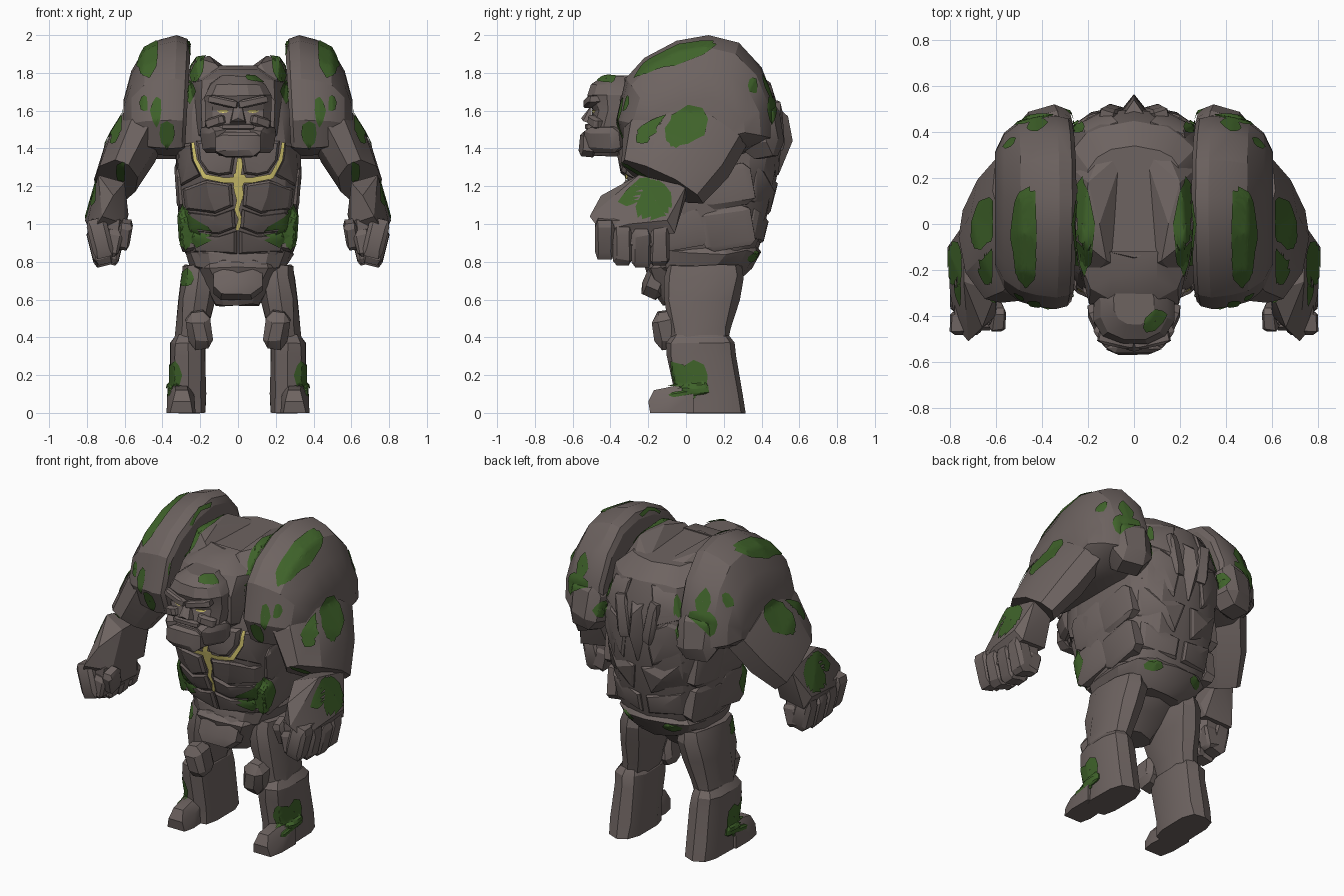
import bpy, bmesh, math, random
from mathutils import Vector, Euler
from mathutils.bvhtree import BVHTree

if "Cube" in bpy.data.objects:
    bpy.data.objects.remove(bpy.data.objects["Cube"])

random.seed(7)


def material(name, rgb):
    m = bpy.data.materials.new(name)
    m.diffuse_color = (*rgb, 1)
    m.use_nodes = True
    m.node_tree.nodes["Principled BSDF"].inputs["Base Color"].default_value = m.diffuse_color
    return m


STONE = material("stone", (0.155, 0.126, 0.119))
MOSS = material("moss", (0.05, 0.125, 0.023))
GLOW = material("glow_yellow", (0.70, 0.60, 0.17))
all_v, all_p = [], []          # collected rock surface, used to lay moss on


def finish(name, bm, mat=STONE, mirror=False, solid=True):
    if solid:
        bmesh.ops.recalc_face_normals(bm, faces=bm.faces)
        base = len(all_v)
        bm.verts.index_update()
        all_v.extend(v.co.copy() for v in bm.verts)
        all_p.extend([base + v.index for v in f.verts] for f in bm.faces)
    me = bpy.data.meshes.new(name)
    bm.to_mesh(me)
    bm.free()
    me.materials.append(mat)
    ob = bpy.data.objects.new(name, me)
    bpy.context.collection.objects.link(ob)
    if mirror:
        ob.modifiers.new("mirror", 'MIRROR').use_mirror_merge = False
    return ob


def loft(name, rings, mirror=False, jitter=0.0):
    bm = bmesh.new()
    loops = [[bm.verts.new(Vector(p) + Vector([random.uniform(-jitter, jitter) for _ in range(3)]))
              for p in r] for r in rings]
    n = len(loops[0])
    for a, b in zip(loops, loops[1:]):
        for i in range(n):
            bm.faces.new((a[i], a[(i + 1) % n], b[(i + 1) % n], b[i]))
    bm.faces.new(loops[0][::-1])
    bm.faces.new(loops[-1])
    return finish(name, bm, STONE, mirror)


def level(z, cx, hx, yf, yb, n=12, p=2.6):
    """Horizontal rounded-box ring."""
    out = []
    for i in range(n):
        a = math.tau * (i + 0.5) / n
        c, s = math.cos(a), math.sin(a)
        out.append((cx + hx * math.copysign(abs(c) ** (2 / p), c),
                    (yf + yb) / 2 + (yb - yf) / 2 * math.copysign(abs(s) ** (2 / p), s), z))
    return out


def hull(name, pts, mat=STONE, mirror=False):
    bm = bmesh.new()
    for p in pts:
        bm.verts.new(p)
    res = bmesh.ops.convex_hull(bm, input=bm.verts)
    junk = {g for g in res["geom_interior"] + res["geom_unused"] if isinstance(g, bmesh.types.BMVert)}
    bmesh.ops.delete(bm, geom=list(junk), context='VERTS')
    return finish(name, bm, mat, mirror)


def chunk(name, c, size, rot=(0, 0, 0), mirror=False, cut=0.36, mat=STONE):
    """Chamfered, slightly irregular stone block."""
    e, pts = Euler([math.radians(r) for r in rot]), []
    for sx in (-1, 1):
        for sy in (-1, 1):
            for sz in (-1, 1):
                for k in range(3):
                    f = [1 - cut * random.uniform(0.7, 1.2)] * 3
                    f[k] = 1
                    v = Vector((sx * f[0] * size[0], sy * f[1] * size[1], sz * f[2] * size[2])) / 2
                    pts.append(e.to_matrix() @ v + Vector(c))
    return hull(name, pts, mat, mirror)


def cast(tree, side, a, b):
    o, d = {'F': ((a, -3, b), (0, 1, 0)), 'B': ((a, 3, b), (0, -1, 0)), 'R': ((3, a, b), (-1, 0, 0)),
            'INNER': ((.48, a, b), (-1, 0, 0)), 'T': ((a, b, 5), (0, 0, -1))}[side]
    loc, nor, _, dist = tree.ray_cast(Vector(o), Vector(d))
    return (loc, nor if nor.dot(Vector(d)) < 0 else -nor, dist) if loc else None


def drape(name, tree, side, grid, closed, mat, mirror=True, off=0.007):
    """Lay a grid of 2D points onto the rock as a thin skin."""
    bm, rows = bmesh.new(), []
    for row in grid:
        out = []
        for a, b in row:
            h = cast(tree, side, a, b)
            out.append((bm.verts.new(h[0] + h[1] * off), h[2]) if h else None)
        rows.append(out)
    for r, s in zip(rows, rows[1:]):
        for i in range(len(r) if closed else len(r) - 1):
            j = (i + 1) % len(r)
            q = (r[i], r[j], s[j], s[i])
            if all(q) and max(k[1] for k in q) - min(k[1] for k in q) < 0.07:
                bm.faces.new([k[0] for k in q])
    bmesh.ops.delete(bm, geom=[v for v in bm.verts if not v.link_faces], context='VERTS')
    return finish(name, bm, mat, mirror, solid=False)


def patch(name, tree, side, a, b, ru, rv, lean=0.0, mat=MOSS, mirror=True, rough=0.25):
    rad = [1 + random.uniform(-rough, rough * 0.6) for _ in range(8)]
    ring = [Vector((math.cos(math.tau * i / 8) * ru, math.sin(math.tau * i / 8) * rv)) * rad[i] for i in range(8)]
    edge = [ring[i].lerp(ring[(i + 1) % 8], t / 3) for i in range(8) for t in range(3)]
    grid = [[(a + p.x * k, b + (p.y + lean * p.x) * k) for p in edge] for k in (0.02, 0.2, 0.4, 0.6, 0.8, 1)]
    return drape(name, tree, side, grid, True, mat, mirror)


# Torso, waist belt and pelvis
loft("torso", [level(z, 0, hx, f, b, 18, 3.1) for z, hx, f, b in (
    (0.80, .25, -.16, .35), (0.9, .295, -.2, .385), (1.05, .31, -.255, .43), (1.25, .33, -.325, .475),
    (1.4, .335, -.335, .5), (1.58, .315, -.29, .49), (1.74, .28, -.22, .44), (1.83, .21, -.14, .33))], jitter=0.01)
body = BVHTree.FromPolygons(all_v, all_p)
loft("waist_belt", [level(z, 0, hx, f, b, 14) for z, hx, f, b in (
    (.72, .2, -.16, .3), (.77, .26, -.19, .36), (.85, .29, -.19, .405), (.89, .27, -.16, .38))], jitter=0.012)
loft("pelvis", [level(z, 0, hx, f, b, 10) for z, hx, f, b in (
    (.57, .12, -.12, .06), (.66, .165, -.18, .15), (.77, .23, -.225, .28), (.83, .23, -.15, .3))], jitter=0.008)
chunk("groin_plate", (0, -.155, .715), (.26, .12, .22), (-24, 0, 0), cut=0.42)
hull("neck_ridge", [(.03, -.2, 1.76), (.04, .32, 1.81), (.12, -.16, 1.85), (.15, .0, 1.89), (.2, .18, 1.88),
                    (.22, -.08, 1.88), (.28, .0, 1.78), (.28, .25, 1.72), (.1, .42, 1.74), (.2, -.25, 1.7)], mirror=True)


# Raised chest and back plates
def slab(name, outline, side, depth):
    bm = bmesh.new()
    mid = sum((Vector(p) for p in outline), Vector((0, 0))) / len(outline)
    out = -1 if side == 'F' else 1

    def vert(p, off):
        h = cast(body, side, *p)
        return bm.verts.new((p[0], (h[0].y if h else 0.1 * out) + off * out, p[1]))
    rings = [[vert(mid.lerp(Vector(p), k), o) for p in outline] for k, o in
             ((1, -0.03), (0.99, depth * 0.5), (0.86, depth))]
    n = len(outline)
    for a, b in zip(rings, rings[1:]):
        for i in range(n):
            bm.faces.new((a[i], a[(i + 1) % n], b[(i + 1) % n], b[i]))
    c = vert(mid, depth * 1.1)
    for i in range(n):
        bm.faces.new((rings[-1][i], rings[-1][(i + 1) % n], c))
    bm.faces.new(rings[0][::-1])
    finish(name, bm, STONE, True)


for nm, o in (
        ("upper_chest_plate", [(.016, 1.36), (.032, 1.265), (.1, 1.256), (.16, 1.27), (.21, 1.34), (.222, 1.44), (.1, 1.44)]),
        ("side_chest_plate", [(.25, 1.43), (.24, 1.34), (.197, 1.255), (.3, 1.2), (.322, 1.3), (.315, 1.42)]),
        ("rib_plate", [(.034, 1.21), (.17, 1.232), (.295, 1.185), (.28, 1.075), (.12, 1.055), (.024, 1.095)]),
        ("belly_plate", [(.02, 1.08), (.12, 1.045), (.275, 1.065), (.265, .955), (.1, .945), (.012, .98)]),
        ("low_belly_plate", [(.004, .965), (.1, .935), (.26, .945), (.24, .85), (.004, .84)])):
    slab(nm, o, 'F', 0.028)
for nm, o in (
        ("shoulder_blade", [(.07, 1.74), (.22, 1.71), (.27, 1.55), (.12, 1.5)]),
        ("mid_back_plate", [(.06, 1.47), (.2, 1.54), (.28, 1.5), (.29, 1.33), (.1, 1.25)]),
        ("low_back_plate", [(.02, 1.22), (.28, 1.3), (.27, 1.12), (.06, 1.05)]),
        ("loin_plate", [(.02, 1.02), (.25, 1.08), (.24, .92), (.02, .9)])):
    slab(nm, o, 'B', 0.018)

# Spine shards and side ribs
hull("spine_shard", [(0, .565, 1.44), (0, .54, 1.57), (.06, .49, 1.42), (-.06, .49, 1.42), (.055, .46, 1.64),
                     (-.055, .46, 1.64), (0, .49, 1.26), (.03, .45, 1.26), (-.03, .45, 1.26)])
chunk("flank_shard", (.1, .475, 1.52), (.08, .07, .26), (6, 8, 15), True)
for i, z in enumerate((.98, 1.2)):
    for j, y in enumerate((-.03, .22)):
        chunk(f"side_rib_{i}_{j}", (.268 + .02 * i, y, z), (.085, .27, .22), (10, 4, 0), True, cut=0.3)

# Head with hood, brow, nose, cheeks and jaw
hull("neck_hood", [(sx * x, y, z) for sx in (-1, 1) for x, y, z in (
    (.19, -.34, 1.48), (.195, -.35, 1.65), (.1, -.33, 1.77), (.19, -.28, 1.76), (.1, -.24, 1.82),
    (.24, -.15, 1.45), (.24, -.15, 1.75), (.1, -.12, 1.84), (.12, -.34, 1.42))])
loft("head", [level(z, 0, hx, f, b, 12, 2.3) for z, hx, f, b in (
    (1.36, .10, -.51, -.36), (1.44, .16, -.535, -.3), (1.52, .178, -.515, -.28), (1.6, .18, -.495, -.25),
    (1.68, .182, -.525, -.22), (1.74, .15, -.505, -.22), (1.785, .09, -.44, -.25))], jitter=0.003)
chunk("brow", (.077, -.497, 1.647), (.155, .075, .045), (0, -12, 12), True)
hull("nose", [(.02, -.5, 1.63), (-.02, -.5, 1.63), (.035, -.545, 1.545), (-.035, -.545, 1.545),
              (.045, -.5, 1.53), (-.045, -.5, 1.53), (0, -.555, 1.56)])
chunk("cheek", (.11, -.465, 1.54), (.11, .09, .055), (0, 15, 28), True)
chunk("upper_lip", (0, -.505, 1.515), (.17, .06, .03))
chunk("chin", (0, -.515, 1.42), (.24, .1, .13), (-6, 0, 0), cut=0.42)
chunk("jaw_side", (.125, -.43, 1.45), (.1, .2, .14), (0, 12, -25), True, cut=0.42)

# Big domed shoulders
prof = [(-.37, 1.55), (-.32, 1.77), (-.22, 1.88), (-.05, 1.97), (.12, 2.0), (.28, 1.96), (.4, 1.83),
        (.47, 1.65), (.48, 1.45), (.3, 1.37), (-.05, 1.36), (-.31, 1.4)]
loft("shoulder", [[(x + dx * (1.6 - z), .06 + (y - .06) * sy, 1.5 + (z - 1.5) * sz) for y, z in prof]
                  for x, dx, sy, sz in (
    (.27, .05, .92, .88), (.288, .05, .97, .96), (.34, .04, 1, 1), (.43, .03, .97, .95), (.5, .02, .92, .87),
    (.565, .0, .8, .62), (.605, .0, .6, .32))], mirror=True)
chunk("rear_shoulder_rock", (.38, .4, 1.5), (.24, .19, .3), (10, 0, -15), True, cut=0.48)


# Arms, tilted outward and forward
def tilted(c, ru, rv, n=9):
    d = Vector((.4, -.46, -.77)).normalized()
    v = (Vector((0, 1, 0)) - d * d.y).normalized()
    u = v.cross(d)
    return [Vector(c) + u * ru * math.cos(math.tau * i / n) + v * rv * math.sin(math.tau * i / n) for i in range(n)]


loft("upper_arm", [tilted((.48, .05, 1.55), .135, .31), tilted((.565, -.05, 1.39), .142, .32),
                   tilted((.65, -.13, 1.22), .115, .25)], True, 0.006)
hull("forearm", [(.72, -.51, 1.04), (.66, -.45, 1.15), (.6, -.3, 1.22), (.58, -.1, 1.05), (.62, .02, 1.2),
                 (.74, .0, 1.2), (.81, -.1, 1.02), (.8, -.3, 1.0), (.77, -.45, .96), (.6, -.4, 1.0),
                 (.74, -.25, 1.26), (.78, -.06, .95), (.6, -.08, .97)], mirror=True)
chunk("palm", (.69, -.27, .95), (.18, .34, .2), mirror=True, cut=0.4)
for i, (y, z) in enumerate(((-.43, .925), (-.335, .89), (-.235, .88), (-.14, .89))):
    chunk(f"finger_{i}", (.73, y, z), (.11, .105, .21), (0, 14, 0), True)
    chunk(f"fingertip_{i}", (.665, y + .01, z - .025), (.09, .085, .14), (0, -14, 0), True)
chunk("thumb", (.6, -.4, .945), (.07, .11, .15), (20, -10, 0), True)

# Legs, knees and feet
loft("thigh", [level(z, cx, hx, f, b, 10) for z, cx, hx, f, b in (
    (.33, .262, .08, -.07, .22), (.45, .245, .085, -.09, .235), (.6, .222, .1, -.12, .28),
    (.72, .205, .1, -.12, .31), (.78, .2, .09, -.1, .29))], True, 0.007)
loft("shin", [level(z, cx, hx, f, b, 10, 3) for z, cx, hx, f, b in (
    (0, .265, .097, -.06, .32), (.1, .265, .097, -.06, .3), (.3, .265, .097, -.1, .265), (.37, .265, .095, -.105, .255),
    (.41, .262, .07, -.07, .23))], True, 0.004)
chunk("knee_cap", (.205, -.1, .44), (.13, .15, .2), (8, 8, 0), True, cut=0.48)
hull("toe", [(.24, -.19, 0), (.36, -.19, 0), (.225, -.12, 0), (.378, -.1, 0), (.378, .04, 0), (.235, .04, 0),
             (.25, -.2, .06), (.345, -.2, .06), (.265, -.17, .12), (.33, -.17, .12), (.27, -.05, .145),
             (.335, -.05, .145), (.375, -.08, .08), (.23, -.1, .08), (.375, .04, .1), (.24, .04, .13)], mirror=True)
for i, (y, z) in enumerate(((-.02, .09), (.05, .12))):
    chunk(f"ankle_moss_rock_{i}", (.347, y, z), (.055, .14, .055), (8, 0, 0), True, mat=MOSS)

# Glowing chest cracks: central, branches, middle swelling
for k, (path, half, mir) in enumerate((
        ([(.014, 1.35), (.0, 1.26), (.016, 1.16), (-.006, 1.08), (.01, 1.03), (-.004, .97)], .017, False),
        ([(.0, 1.235), (.08, 1.235), (.175, 1.253), (.222, 1.34), (.236, 1.43)], .016, True),
        ([(.01, 1.265), (.0, 1.2), (.01, 1.13)], .032, False))):
    pts = [Vector(a).lerp(Vector(b), t / 6) for a, b in zip(path, path[1:]) for t in range(6)] + [Vector(path[-1])]
    grid = []
    for i, p in enumerate(pts):
        d = (pts[min(i + 1, len(pts) - 1)] - pts[max(i - 1, 0)]).normalized()
        w = Vector((-d.y, d.x)) * half * (0.5 + 0.5 * (1 - i / len(pts)))
        grid.append([tuple(p + w * s) for s in (-1, -.33, .33, 1)])
    drape(f"chest_crack_{k}", body, 'F', grid, False, GLOW, mir, 0.009)

# Eyes and moss laid on the finished rock
rock = BVHTree.FromPolygons(all_v, all_p)
patch("eye", rock, 'F', .078, 1.597, .03, .011, mat=GLOW, rough=0.1)
patch("head_moss", rock, 'T', .09, -.42, .06, .045, .5, mirror=False)
patch("left_thigh_moss", rock, 'F', .265, .71, .035, .05, mirror=False).scale.x = -1
for i, m in enumerate((
        ('F', .465, 1.86, .05, .08, -.7), ('F', .43, 1.6, .03, .08), ('F', .495, 1.64, .022, .05),
        ('F', .375, 1.48, .05, .075), ('F', .64, 1.53, .04, .09, -1), ('F', .21, 1.82, .04, .06, -.8),
        ('F', .25, 1.7, .03, .06), ('F', .62, 1.28, .028, .06), ('F', .77, 1.17, .03, .08),
        ('F', .28, .96, .04, .12), ('INNER', -.16, .99, .08, .12), ('F', .33, .2, .035, .09),
        ('R', -.06, 1.88, .21, .045, .3), ('R', .01, 1.52, .12, .11, .3), ('R', -.17, 1.19, .1, .05, -.2),
        ('R', .04, .2, .09, .09), ('R', .35, 1.73, .025, .05), ('R', .45, 1.6, .025, .09), ('R', -.23, 1.45, .04, .03),
        ('T', .47, -.04, .055, .23), ('T', .22, 0, .05, .22), ('T', .78, -.16, .03, .11), ('T', .66, -.03, .045, .1, -.5),
        ('T', .24, .42, .035, .03), ('B', .42, 1.72, .05, .07), ('B', .27, 1.5, .035, .05), ('B', .15, .83, .06, .03))):
    patch(f"moss_patch_{i}", rock, *m)

# Smooth gentle bends, keep hard rock edges
for ob in bpy.context.scene.objects:
    ob.select_set(True)
    bpy.context.view_layer.objects.active = ob
bpy.ops.object.shade_smooth_by_angle(angle=math.radians(24))
